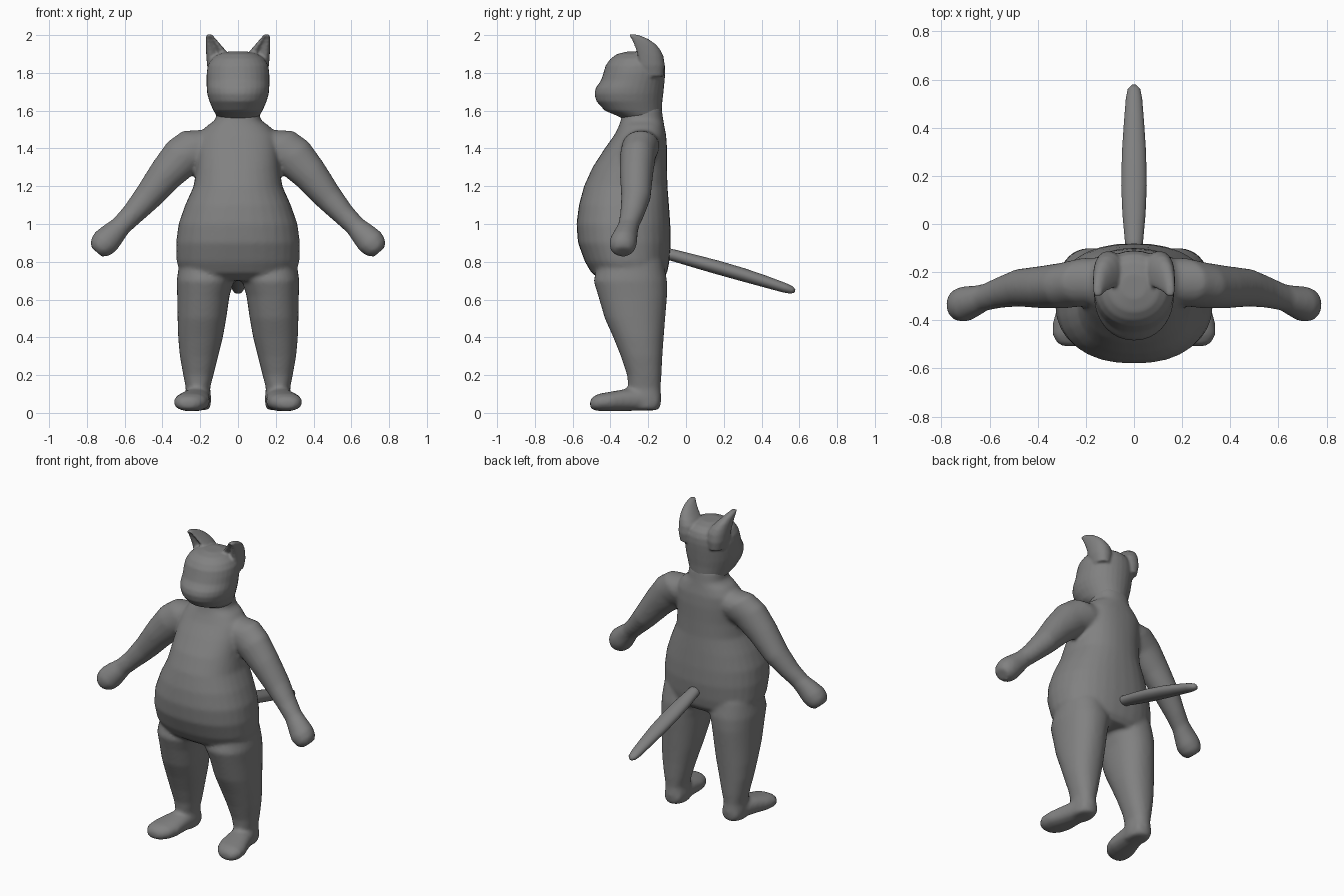
import bpy, bmesh, math
from mathutils import Vector

X, Y, Z = Vector((1, 0, 0)), Vector((0, 1, 0)), Vector((0, 0, 1))
SIDES = 32

grey = bpy.data.materials.new("grey")
grey.diffuse_color = (0.22, 0.22, 0.22, 1)


def loft(bm, rings, u=X, v=Y, power=2.0, dent=0.0, flip=False):
    """Skin rings of (centre, u radius, v radius); dent hollows the -v side."""
    loops = []
    for c, ru, rv in rings:
        loop = []
        for i in range(SIDES):
            a = 2 * math.pi * i / SIDES
            s, t = math.cos(a), math.sin(a)
            p = math.copysign(abs(s) ** (2 / power), s)
            q = math.copysign(abs(t) ** (2 / power), t)
            if q < 0:
                q += dent * max(0, 1 - abs(p) * 1.2)
            co = Vector(c) + u * ru * p + v * rv * q
            loop.append(bm.verts.new((-co.x, co.y, co.z) if flip else co))
        loops.append(loop)
    faces = [bm.faces.new(loops[0]), bm.faces.new(loops[-1])]
    for a, b in zip(loops, loops[1:]):
        for i in range(SIDES):
            j = (i + 1) % SIDES
            faces.append(bm.faces.new((a[i], a[j], b[j], b[i])))
    bmesh.ops.recalc_face_normals(bm, faces=faces)


def levels(rows):
    """Rows of (z, x min, x max, y front, y back) become horizontal rings."""
    return [(((a + b) / 2, (f + k) / 2, z), (b - a) / 2, (k - f) / 2)
            for z, a, b, f, k in rows]


def finish(bm, name, voxel=0, smooth=0):
    mesh = bpy.data.meshes.new(name)
    bm.to_mesh(mesh)
    bm.free()
    ob = bpy.data.objects.new(name, mesh)
    bpy.context.collection.objects.link(ob)
    mesh.materials.append(grey)
    bpy.ops.object.select_all(action='DESELECT')
    bpy.context.view_layer.objects.active = ob
    ob.select_set(True)
    if voxel:
        m = ob.modifiers.new("merge", 'REMESH')
        m.mode, m.voxel_size = 'VOXEL', voxel
        bpy.ops.object.modifier_apply(modifier="merge")
        m = ob.modifiers.new("soften", 'SMOOTH')
        m.factor, m.iterations = 0.5, smooth
        bpy.ops.object.modifier_apply(modifier="soften")
    bpy.ops.object.shade_smooth()


# Body: torso, arms, legs and feet merged into one skin
bm = bmesh.new()
torso = [(0.70, .26, -.44, -.13), (0.74, .305, -.50, -.10), (0.8, .325, -.535, -.088),
         (0.9, .328, -.572, -.08), (1.0, .315, -.58, -.083), (1.1, .28, -.567, -.09),
         (1.2, .235, -.54, -.098), (1.3, .22, -.495, -.10), (1.4, .215, -.43, -.10),
         (1.47, .205, -.38, -.105), (1.52, .165, -.355, -.115), (1.55, .12, -.345, -.12),
         (1.62, .11, -.33, -.13)]
loft(bm, levels([(z, -w, w, f, k) for z, w, f, k in torso]), power=2.3)

leg = [(.80, .03, .31, -.46, -.12), (.70, .02, .325, -.49, -.10), (.62, .045, .322, -.465, -.10),
       (.5, .062, .32, -.43, -.11), (.4, .08, .317, -.385, -.118), (.3, .105, .308, -.345, -.125),
       (.2, .13, .29, -.312, -.13), (.13, .148, .276, -.305, -.135), (.08, .142, .28, -.31, -.13),
       (.03, .145, .278, -.31, -.135), (.015, .16, .265, -.29, -.15)]
foot = [((.21, -.14, .06), .04, .03), ((.21, -.16, .065), .06, .052), ((.215, -.24, .07), .07, .058),
        ((.228, -.32, .068), .08, .058), ((.243, -.40, .06), .093, .052),
        ((.255, -.46, .056), .085, .046), ((.262, -.495, .05), .058, .034),
        ((.265, -.508, .048), .03, .018)]
arm = [((.10, -.235, 1.44), .09, .09), ((.20, -.24, 1.41), .125, .10), ((.29, -.255, 1.36), .112, .095),
       ((.38, -.262, 1.265), .094, .088), ((.48, -.265, 1.14), .075, .078),
       ((.56, -.285, 1.05), .06, .064), ((.62, -.305, .99), .055, .056),
       ((.66, -.32, .95), .066, .064), ((.70, -.332, .908), .075, .074),
       ((.73, -.335, .875), .066, .068), ((.75, -.335, .853), .04, .045)]
across = Vector((.75, 0, .66))
for flip in (False, True):
    loft(bm, levels(leg), power=2.2, flip=flip)
    loft(bm, foot, v=Z, power=2.3, flip=flip)
    loft(bm, arm, u=across, flip=flip)
finish(bm, "body", 0.012, 6)

# Head with muzzle and ears
bm = bmesh.new()
head = [(1.555, .10, -.33, -.14), (1.575, .115, -.37, -.13), (1.60, .13, -.43, -.128),
        (1.65, .152, -.475, -.125), (1.69, .163, -.485, -.12), (1.72, .166, -.478, -.117),
        (1.76, .166, -.45, -.113), (1.80, .166, -.437, -.11), (1.84, .16, -.425, -.112),
        (1.875, .14, -.40, -.125), (1.90, .105, -.365, -.155), (1.913, .05, -.31, -.21)]
loft(bm, levels([(z, -w, w, f, k) for z, w, f, k in head]), power=2.1)
ear = [(1.78, .06, .15, -.25, -.12), (1.84, .045, .164, -.272, -.112), (1.89, .045, .168, -.282, -.12),
       (1.92, .066, .169, -.29, -.134), (1.95, .092, .17, -.298, -.158),
       (1.98, .118, .17, -.307, -.20), (2.0, .135, .168, -.313, -.25), (2.005, .142, .165, -.313, -.28)]
for flip in (False, True):
    loft(bm, levels(ear), power=2.2, dent=0.6, flip=flip)
finish(bm, "head", 0.008, 4)

# Tail
bm = bmesh.new()
slope = Vector((0, .28, .96))
loft(bm, [((0, -.13, .85), .036, .03), ((0, -.07, .835), .038, .031), ((0, .04, .805), .048, .034),
          ((0, .16, .772), .053, .036), ((0, .30, .732), .05, .035), ((0, .42, .695), .042, .031),
          ((0, .52, .663), .034, .026), ((0, .56, .65), .026, .02), ((0, .577, .645), .01, .008)],
     v=slope)
finish(bm, "tail")
